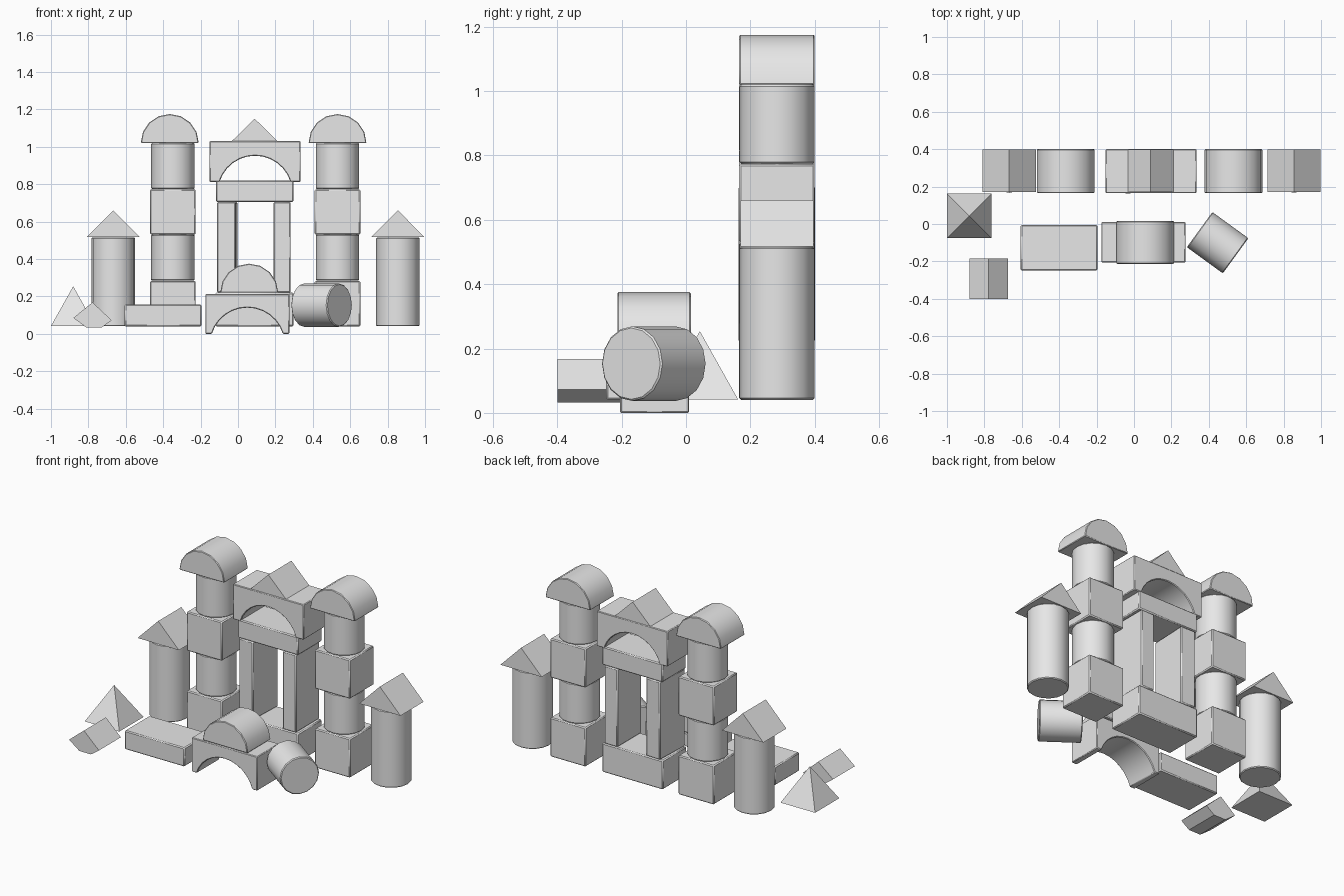
import bpy, bmesh, math
from mathutils import Matrix

if "Cube" in bpy.data.objects:
    bpy.data.objects.remove(bpy.data.objects["Cube"], do_unlink=True)

grey = bpy.data.materials.new("light_grey")
grey.use_nodes = True
grey.diffuse_color = (0.8, 0.8, 0.8, 1)
grey.node_tree.nodes["Principled BSDF"].inputs["Base Color"].default_value = (0.8, 0.8, 0.8, 1)

BACK = (0.165, 0.4)     # depth range of the castle row


def finish(bm, name, bevel):
    """Turn a bmesh into a shaded, softly chamfered block."""
    bmesh.ops.recalc_face_normals(bm, faces=bm.faces)
    mesh = bpy.data.meshes.new(name)
    bm.to_mesh(mesh)
    bm.free()
    mesh.materials.append(grey)
    obj = bpy.data.objects.new(name, mesh)
    bpy.context.collection.objects.link(obj)
    if bevel:
        mod = obj.modifiers.new("soft_edges", "BEVEL")
        mod.width, mod.segments = bevel, 1
        mod.limit_method, mod.angle_limit = "ANGLE", math.radians(40)
    bpy.ops.object.select_all(action="DESELECT")
    obj.select_set(True)
    bpy.context.view_layer.objects.active = obj
    bpy.ops.object.shade_smooth_by_angle(angle=math.radians(30))
    return obj


def extrude(name, outline, depth=BACK, bevel=0.004, turn=0):
    """Extrude an (x, z) outline along y, optionally turned about its middle."""
    bm = bmesh.new()
    face = bm.faces.new([bm.verts.new((x, depth[0], z)) for x, z in outline])
    new = bmesh.ops.extrude_face_region(bm, geom=[face])["geom"]
    verts = [v for v in new if isinstance(v, bmesh.types.BMVert)]
    bmesh.ops.translate(bm, verts=verts, vec=(0, depth[1] - depth[0], 0))
    if turn:
        xs = [p[0] for p in outline]
        mid = ((min(xs) + max(xs)) / 2, sum(depth) / 2, 0)
        bmesh.ops.rotate(bm, verts=bm.verts, cent=mid, matrix=Matrix.Rotation(turn, 3, "Z"))
    return finish(bm, name, bevel)


def box(name, x0, x1, z0, z1, depth=BACK, turn=0):
    return extrude(name, [(x0, z0), (x1, z0), (x1, z1), (x0, z1)], depth, 0.006, turn)


def arc(x, z, rx, rz, start, end, steps):
    angles = [start + (end - start) * i / steps for i in range(steps + 1)]
    return [(x + rx * math.cos(a), z + rz * math.sin(a)) for a in angles]


def half_round(name, x, z, depth=BACK):
    extrude(name, arc(x, z, 0.155, 0.155, 0, math.pi, 8), depth)


def gable(name, x, z, half, height, depth=(0.17, 0.397)):
    extrude(name, [(x - half, z), (x + half, z), (x, z + height)], depth, 0)


def arch(name, x, z, half, height, depth=BACK):
    """Block with a round opening cut from its underside."""
    span, rise = 0.19, 0.14
    radius = (span ** 2 + rise ** 2) / (2 * rise)
    tilt = math.asin((radius - rise) / radius)
    opening = arc(x, z + rise - radius, radius, radius, math.pi - tilt, tilt, 12)
    extrude(name, [(x - half, z)] + opening +
            [(x + half, z), (x + half, z + height), (x - half, z + height)], depth)


def column(name, loc, height, matrix=Matrix()):
    bm = bmesh.new()
    bmesh.ops.create_cone(bm, cap_ends=True, segments=16, radius1=0.116, radius2=0.116,
                          depth=height, matrix=Matrix.Translation(loc) @ matrix)
    return finish(bm, name, 0.005)


# Two tall towers: cube, column, cube, column, half round cap
for side, x, cap_x in (("right", -0.348, -0.365), ("left", 0.532, 0.532)):
    for level, z in (("lower", 0.04), ("upper", 0.53)):
        box(f"{side}_{level}_cube", x - 0.122, x + 0.122, z, z + 0.243)
        column(f"{side}_{level}_column", (x, 0.283, z + 0.367), 0.246)
    half_round(f"{side}_tower_cap", cap_x, 1.02)

# Two outer turrets with gable roofs
for side, x in (("right", -0.667), ("left", 0.855)):
    column(f"{side}_turret", (x, 0.283, 0.278), 0.475)
    gable(f"{side}_turret_roof", x, 0.517, 0.142, 0.143)

# Central gate
box("gate_base", -0.12, 0.297, 0.04, 0.22)
box("right_gate_post", -0.107, -0.008, 0.22, 0.705, turn=-0.04)
box("left_gate_post", 0.19, 0.282, 0.22, 0.705)
box("gate_lintel", -0.117, 0.297, 0.705, 0.82)
arch("gate_arch", 0.091, 0.812, 0.243, 0.218)
gable("gate_gable", 0.089, 1.03, 0.122, 0.12)

# Small bridge in front with a half round on top
arch("bridge", 0.05, 0.0, 0.225, 0.212, (-0.205, 0.01))
half_round("bridge_top", 0.06, 0.22, (-0.213, 0.015))

# Loose blocks on the ground
box("plank", -0.606, -0.195, 0.04, 0.157, (-0.248, -0.005))
lying = Matrix.Rotation(math.radians(-36), 4, "Z") @ Matrix.Rotation(math.pi / 2, 4, "Y")
column("lying_column", (0.447, -0.1, 0.153), 0.238, lying)
extrude("tipped_prism", [(-0.778, 0.168), (-0.88, 0.085), (-0.81, 0.033),
                         (-0.73, 0.033), (-0.675, 0.072)], (-0.4, -0.185), 0)

# Pyramid
bm = bmesh.new()
bmesh.ops.create_cone(bm, cap_ends=True, segments=4, radius1=0.168, radius2=0, depth=0.212,
                      matrix=Matrix.Translation((-0.881, 0.043, 0.148)) @
                      Matrix.Rotation(math.pi / 4, 4, "Z"))
bmesh.ops.remove_doubles(bm, verts=bm.verts, dist=0.0001)
finish(bm, "pyramid", 0)
